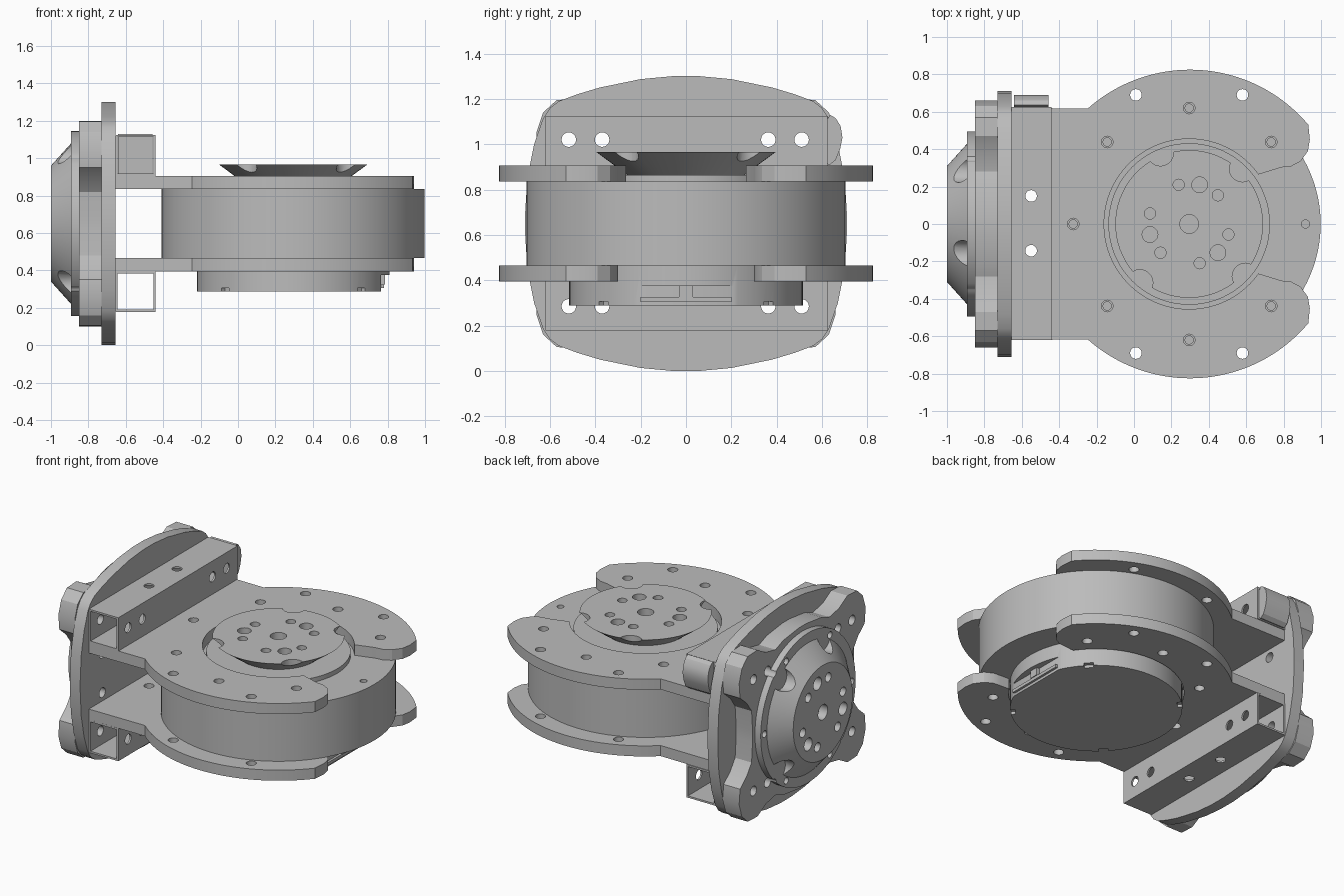
import bpy, bmesh
from math import cos, sin, radians, hypot, atan2, degrees

if "Cube" in bpy.data.objects:
    bpy.data.objects.remove(bpy.data.objects["Cube"])

grey = bpy.data.materials.new("aluminium grey")
grey.use_nodes = True
grey.diffuse_color = (0.5, 0.5, 0.5, 1)
grey.node_tree.nodes["Principled BSDF"].inputs["Base Color"].default_value = (0.5, 0.5, 0.5, 1)

C = 0.295          # x of the upright motor axis
Z = 0.65           # z of the sideways motor axis
MAP = {"z": lambda u, v, w: (u, v, w),
       "x": lambda u, v, w: (w, u, v),
       "y": lambda u, v, w: (u, w, v)}


# ---- helpers ----
def arc(u, v, r, a=0, b=360, n=72):
    steps = n if b - a == 360 else n + 1
    return [(u + r * cos(radians(a + (b - a) * i / n)),
             v + r * sin(radians(a + (b - a) * i / n))) for i in range(steps)]


def rect(u0, u1, v0, v1):
    return [(u0, v0), (u1, v0), (u1, v1), (u0, v1)]


def quad_mirror(pts, v0):
    """Outline with two mirror planes from its first quarter."""
    half = pts + [(-u, v) for u, v in reversed(pts)]
    full = half + [(u, -v) for u, v in reversed(half)]
    return [(u, v + v0) for u, v in full]


def mesh_of(name, solids):
    """Each solid: (axis, low outline, low, high[, high outline])."""
    bm = bmesh.new()
    for axis, pts, lo, hi, *top in solids:
        low = [bm.verts.new(MAP[axis](u, v, lo)) for u, v in pts]
        high = [bm.verts.new(MAP[axis](u, v, hi)) for u, v in (top[0] if top else pts)]
        bm.faces.new(low)
        bm.faces.new(high)
        for i in range(len(low)):
            j = (i + 1) % len(low)
            bm.faces.new((low[i], low[j], high[j], high[i]))
    bmesh.ops.recalc_face_normals(bm, faces=bm.faces)
    me = bpy.data.meshes.new(name)
    bm.to_mesh(me)
    bm.free()
    ob = bpy.data.objects.new(name, me)
    bpy.context.collection.objects.link(ob)
    return ob


parts = []


def part(name, solid, cuts=()):
    ob = mesh_of(name, [solid])
    if cuts:
        cutter = mesh_of("cutter", cuts)
        cutter.hide_render = True
        mod = ob.modifiers.new("cut", "BOOLEAN")
        mod.operation, mod.solver, mod.object = "DIFFERENCE", "EXACT", cutter
        dg = bpy.context.evaluated_depsgraph_get()
        me = bpy.data.meshes.new_from_object(ob.evaluated_get(dg))
        ob.modifiers.clear()
        ob.data = me
        bpy.data.objects.remove(cutter)
    ob.data.materials.clear()
    ob.data.materials.append(grey)
    parts.append(ob)
    return ob


def holes(axis, spots, r, lo, hi):
    return [(axis, arc(u, v, r, n=20), lo, hi) for u, v in spots]


def rotor_cuts(axis, u, v, lo, hi, rim, rim_lo, rim_hi):
    """Bolt pattern on a rotor face plus the scallops round its edge."""
    cuts = holes(axis, [(u, v)], 0.05, lo, hi)
    for k in range(3):
        for off, r in ((-30, 0.03), (0, 0.042), (30, 0.03)):
            a = radians(75 + 120 * k + off)
            cuts += holes(axis, [(u + 0.217 * cos(a), v + 0.217 * sin(a))], r, lo, hi)
    for deg in (112, 46, -43, -130):
        a = radians(deg)
        cuts += holes(axis, [(u + rim * cos(a), v + rim * sin(a))], 0.07, rim_lo, rim_hi)
    return cuts


# ---- clamp plates: horseshoe outline, open toward +x ----
def clamp_outline(inner, gap):
    tip = [(0.94, 0.45), (0.93, 0.39), (0.89, 0.335), (0.84, 0.308), (0.79, 0.303)]
    start = degrees(atan2(gap, (inner ** 2 - gap ** 2) ** 0.5))
    half = [(-0.655, 0.62)] + arc(0.3, 0, 0.825, 40, 131.5, 40)[::-1] + tip
    half += arc(C, 0, inner, start, 180, 48)
    return half + [(u, -v) for u, v in half[-2::-1]]


ring = [(C + 0.62 * cos(radians(a)), 0.62 * sin(radians(a))) for a in range(45, 316, 45)]
lugs = [(u, v) for u in (0.01, 0.58) for v in (0.69, -0.69)]
tube_bolts = [(-0.55, 0.15), (-0.55, -0.143)]
for name, inner, gap, lo, hi in (("upper_clamp_plate", 0.455, 0.265, 0.835, 0.905),
                                 ("lower_clamp_plate", 0.525, 0.3, 0.395, 0.465)):
    part(name, ("z", clamp_outline(inner, gap), lo, hi),
         holes("z", ring + lugs + tube_bolts, 0.031, lo - 0.1, hi + 0.1))

# ---- upright motor ----
part("motor_body", ("z", arc(C, 0, 0.703, n=96), 0.465, 0.835),
     holes("z", [(0.917, 0)] + ring, 0.022, 0.79, 0.9))
part("motor_collar", ("z", arc(C, 0, 0.432), 0.835, 0.865))
part("motor_rotor", ("z", arc(C, 0, 0.26), 0.865, 0.965, arc(C, 0, 0.395)),
     rotor_cuts("z", C, 0, 0.9, 1.0, 0.41, 0.85, 1.0))
nicks = []
for a in range(45, 360, 90):
    u, v = C + 0.515 * cos(radians(a)), 0.515 * sin(radians(a))
    nicks.append(("z", arc(u, v, 0.04, n=4), 0.27, 0.306))
part("motor_base", ("z", arc(C, 0, 0.515, n=96), 0.288, 0.465),
     nicks + [("z", rect(0.765, 0.9, -0.25, 0.25), 0.27, 0.375)])
part("socket_housing", ("x", rect(-0.2, 0.2, 0.305, 0.325), 0.7, 0.78))
part("socket_key", ("x", rect(-0.03, 0.03, 0.325, 0.41), 0.7, 0.785))

# ---- square cross tubes ----
side_bolts = [(y, z) for y in (-0.517, -0.37, 0.363, 0.51) for z in (0.285, 1.02)]
W = 0.012
for name, lo, hi in (("upper_cross_tube", 0.905, 1.125), ("lower_cross_tube", 0.178, 0.395)):
    bores = holes("x", side_bolts, 0.032, -0.62, -0.4)
    bores += holes("x", side_bolts, 0.032, -0.7, -0.641)
    bores += holes("z", tube_bolts, 0.031, hi - 0.03, hi + 0.03)
    bores += holes("z", tube_bolts, 0.031, lo - 0.03, lo + 0.03)
    tube = part(name, ("y", rect(-0.655, -0.44, lo, hi), -0.62, 0.625),
                [("y", rect(-0.655 + W, -0.44 - W, lo + W, hi - W), -0.8, 0.8)])
    # bore the thin walls after the tube is hollow
    cutter = mesh_of("cutter", bores)
    cutter.hide_render = True
    mod = tube.modifiers.new("bores", "BOOLEAN")
    mod.operation, mod.solver, mod.object = "DIFFERENCE", "EXACT", cutter
    me = bpy.data.meshes.new_from_object(
        tube.evaluated_get(bpy.context.evaluated_depsgraph_get()))
    tube.modifiers.clear()
    tube.data = me
    bpy.data.objects.remove(cutter)

# rounded cap on the +y end of the upper tube
cap = [(0.59, 0.918), (0.635, 0.91), (0.66, 0.93), (0.68, 0.98), (0.69, 1.03),
       (0.682, 1.08), (0.66, 1.115), (0.635, 1.13), (0.625, 1.112), (0.59, 1.112)]
part("tube_end_cap", ("x", cap, -0.642, -0.458))

# ---- end plate and sideways motor ----
plate = [(0.71, 0.04), (0.7, 0.2), (0.67, 0.35), (0.63, 0.465), (0.6, 0.51), (0.56, 0.54),
         (0.48, 0.57), (0.38, 0.6), (0.2, 0.637), (0.06, 0.65)]
part("end_plate", ("x", quad_mirror(plate, Z), -0.73, -0.655),
     holes("x", side_bolts + [(y, Z + d) for y in (-0.48, 0.48) for d in (-0.13, 0.13)],
           0.032, -0.8, -0.6))

flange = [(0.52, 0.04), (0.53, 0.17), (0.58, 0.24), (0.65, 0.3), (0.66, 0.4), (0.63, 0.49),
          (0.57, 0.545), (0.47, 0.55), (0.38, 0.5), (0.28, 0.48), (0.2, 0.51), (0.04, 0.53)]
part("eared_flange", ("x", quad_mirror(flange, Z), -0.85, -0.73),
     holes("x", side_bolts, 0.032, -0.9, -0.7))
rim_bolts = [(0.455 * cos(radians(a)), Z + 0.455 * sin(radians(a))) for a in range(0, 360, 60)]
part("side_motor_ring", ("x", arc(0, Z, 0.495), -0.892, -0.85),
     holes("x", rim_bolts, 0.022, -0.93, -0.86) + holes("x", side_bolts, 0.032, -0.93, -0.8))
part("side_motor_rotor", ("x", arc(0, Z, 0.31), -1.0, -0.892, arc(0, Z, 0.43)),
     rotor_cuts("x", 0, Z, -1.05, -0.94, 0.42, -0.97, -0.88))

# ---- shading: smooth curves, crisp edges ----
bpy.ops.object.select_all(action="DESELECT")
for ob in parts:
    ob.select_set(True)
bpy.context.view_layer.objects.active = parts[0]
bpy.ops.object.shade_smooth_by_angle(angle=radians(25))
